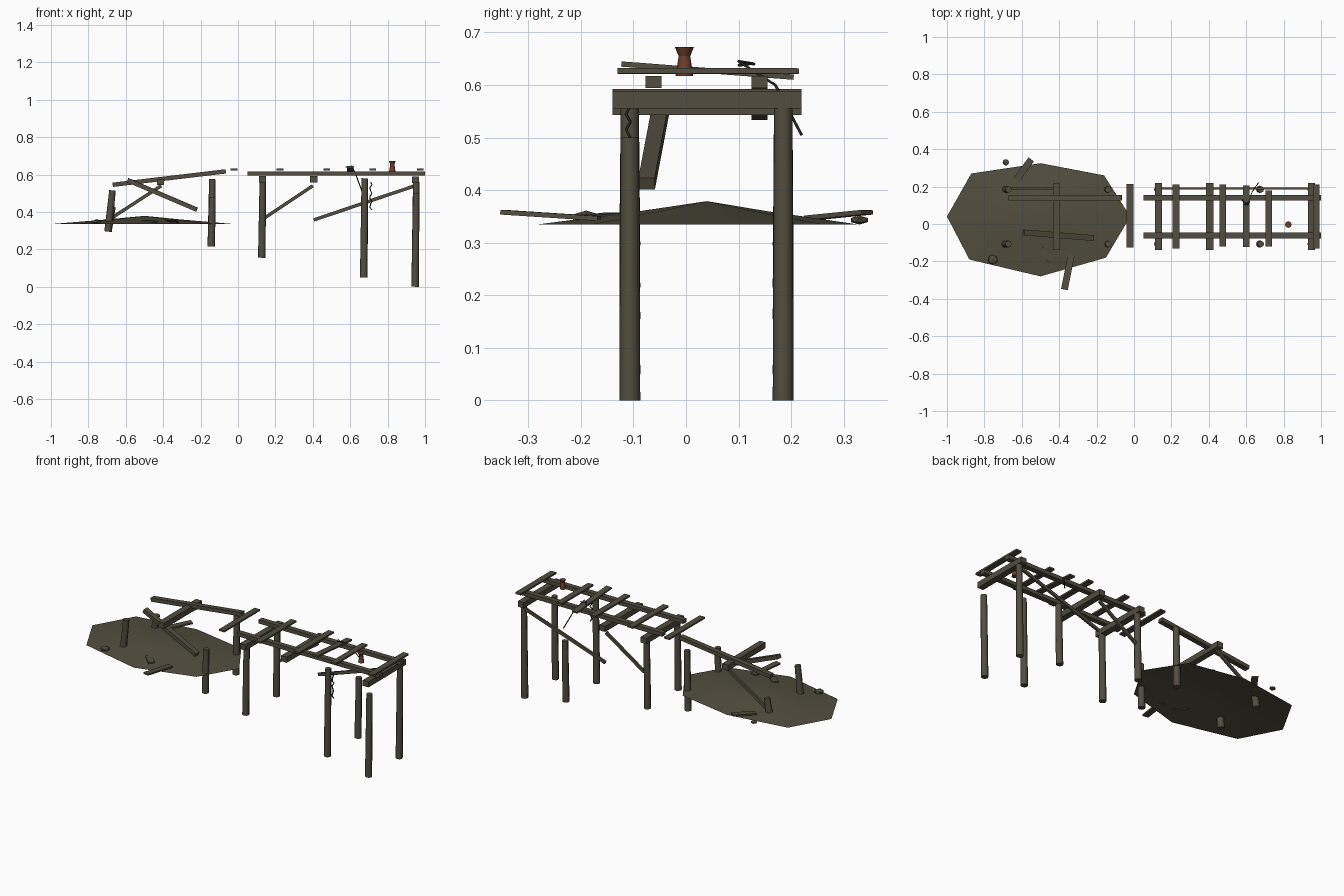
import bpy, bmesh, math
from mathutils import Vector, Matrix

cube = bpy.data.objects.get("Cube")
if cube:
    bpy.data.objects.remove(cube, do_unlink=True)


def material(name, rgb):
    m = bpy.data.materials.new(name)
    m.use_nodes = True
    m.diffuse_color = (*rgb, 1)
    m.node_tree.nodes["Principled BSDF"].inputs["Base Color"].default_value = (*rgb, 1)
    return m


WOOD = material("weathered_wood", (0.085, 0.075, 0.05))
MUD = material("mud", (0.085, 0.075, 0.049))
ROPE = material("dark_rope", (0.02, 0.018, 0.013))
RUST = material("rust", (0.16, 0.045, 0.02))


def add(name, bm, mat, smooth=False):
    bmesh.ops.recalc_face_normals(bm, faces=bm.faces)
    me = bpy.data.meshes.new(name)
    bm.to_mesh(me)
    bm.free()
    me.materials.append(mat)
    for p in me.polygons:
        p.use_smooth = smooth and len(p.vertices) < 5
    ob = bpy.data.objects.new(name, me)
    bpy.context.collection.objects.link(ob)
    return ob


def beam(name, a, b, w, h):
    """Squared timber from a to b, w wide and h thick."""
    a, b = Vector(a), Vector(b)
    d = (b - a).normalized()
    side = Vector((0, 0, 1)).cross(d).normalized()
    rot = Matrix((d, side, d.cross(side))).transposed().to_4x4()
    bm = bmesh.new()
    bmesh.ops.create_cube(bm, size=1, matrix=Matrix.Translation((a + b) / 2) @ rot
                          @ Matrix.Diagonal(((b - a).length, w, h, 1)))
    return add(name, bm, WOOD)


def pile(name, a, b, r1=0.02, r2=0.0175, mat=WOOD):
    """Round post or stacked tapered drum from a to b."""
    a, b = Vector(a), Vector(b)
    d = b - a
    bm = bmesh.new()
    bmesh.ops.create_cone(bm, cap_ends=True, segments=8, radius1=r1, radius2=r2, depth=d.length,
                          matrix=Matrix.Translation((a + b) / 2)
                          @ d.to_track_quat('Z', 'Y').to_matrix().to_4x4())
    return add(name, bm, mat, True)


def rope(name, points, r):
    cu = bpy.data.curves.new(name, 'CURVE')
    cu.dimensions = '3D'
    cu.bevel_depth = r
    cu.bevel_resolution = 0
    sp = cu.splines.new('POLY')
    sp.points.add(len(points) - 1)
    for p, co in zip(sp.points, points):
        p.co = (*co, 1)
    cu.materials.append(ROPE)
    bpy.context.collection.objects.link(bpy.data.objects.new(name, cu))


# Mud bank: open low cone with an uneven outline
RIM = [(-1, .04), (-.87, .27), (-.5, .325), (-.16, .26),
       (-.02, .04), (-.15, -.18), (-.5, -.28), (-.88, -.19)]
bm = bmesh.new()
peak = bm.verts.new((-.5, .04, .379))
outer = [bm.verts.new((x, y, .335)) for x, y in RIM]
inner = [bm.verts.new((-.5 + (x + .5) * .4, .04 + (y - .04) * .4, .36)) for x, y in RIM]
for i in range(len(RIM)):
    j = (i + 1) % len(RIM)
    bm.faces.new((outer[j], outer[i], inner[i], inner[j]))
    bm.faces.new((inner[j], inner[i], peak))
add("mud_bank", bm, MUD, True)

# Piles in pairs: x, foot height, front top, back top
FRONT, BACK = -.107, .185
for i, (x, z0, zf, zb) in enumerate([(-.683, .295, .515, .43), (-.14, .215, .48, .575),
                                     (.13, .155, .58, .58), (.675, .05, .58, .415),
                                     (.95, 0, .5, .56)]):
    lean = .012 if i == 0 else .003
    pile(f"front_pile_{i}", (x - lean, FRONT, z0), (x + lean, FRONT, zf))
    pile(f"back_pile_{i}", (x - lean, BACK, z0), (x + lean, BACK, zb))

# Pile caps across the pier
for i, (x, z) in enumerate([(-.415, .56), (.13, .575), (.405, .575), (.95, .572)]):
    beam(f"pile_cap_{i}", (x, -.14, z), (x, .22, z), .038, .034)

# Long stringers, with the sunken and fallen pieces
for name, y in (("front_stringer", -.062), ("back_stringer", .14)):
    beam(name, (.05, y, .606), (1, y, .606), .031, .023)
beam("sagging_stringer", (-.67, .14, .545), (-.065, .14, .617), .031, .023)
beam("fallen_stringer", (-.59, -.045, .57), (-.22, -.075, .412), .031, .023)

# Remaining deck planks
for i, (x, y0, y1, z0, z1) in enumerate([(-.022, -.125, .215, .626, .626),
                                         (.225, -.13, .21, .626, .626),
                                         (.475, -.12, .21, .626, .626),
                                         (.6, -.123, .205, .64, .615),
                                         (.72, -.12, .18, .626, .626),
                                         (.975, -.13, .21, .627, .627)]):
    beam(f"deck_plank_{i}", (x, y0, z0), (x, y1, z1), .036, .01)

# Diagonal braces along the back
for i, (x0, z0, x1, z1) in enumerate([(-.68, .365, -.41, .54), (.145, .37, .4, .54),
                                      (.405, .357, .955, .543)]):
    beam(f"brace_{i}", (x0, .19, z0), (x1, .19, z1), .012, .018)

# Loose boards lying on the mud
beam("loose_board_back", (-.63, .235, .347), (-.55, .345, .358), .036, .009)
beam("loose_board_front", (-.372, -.35, .358), (-.335, -.165, .346), .036, .009)
beam("loose_board_small", (-.5, -.14, .353), (-.44, -.195, .347), .036, .009)

# Stones
for name, co, r in (("large_stone", (-.755, -.19, .348), .029),
                    ("small_stone", (-.685, .33, .343), .019)):
    bm = bmesh.new()
    bmesh.ops.create_icosphere(bm, subdivisions=1, radius=r,
                               matrix=Matrix.Translation(co) @ Matrix.Diagonal((1, 1, .45, 1)))
    add(name, bm, MUD)

# Rusty mooring bollard with a flared head
pile("bollard_base", (.825, -.003, .617), (.825, -.003, .655), .017, .011, RUST)
pile("bollard_head", (.825, -.003, .655), (.825, -.003, .672), .011, .018, RUST)

# Frayed ropes
rope("trailing_rope", [(.575, .13, .64), (.61, .1, .645), (.63, .17, .6), (.665, .22, .505)], .003)
rope("hanging_rope", [(.71 + .006 * math.sin(k * 2), -.11 + .004 * math.cos(k * 3), .56 - .015 * k)
                      for k in range(11)], .0035)
rope("rope_end", [(.59, .1, .638), (.62, .12, .64)], .003)
